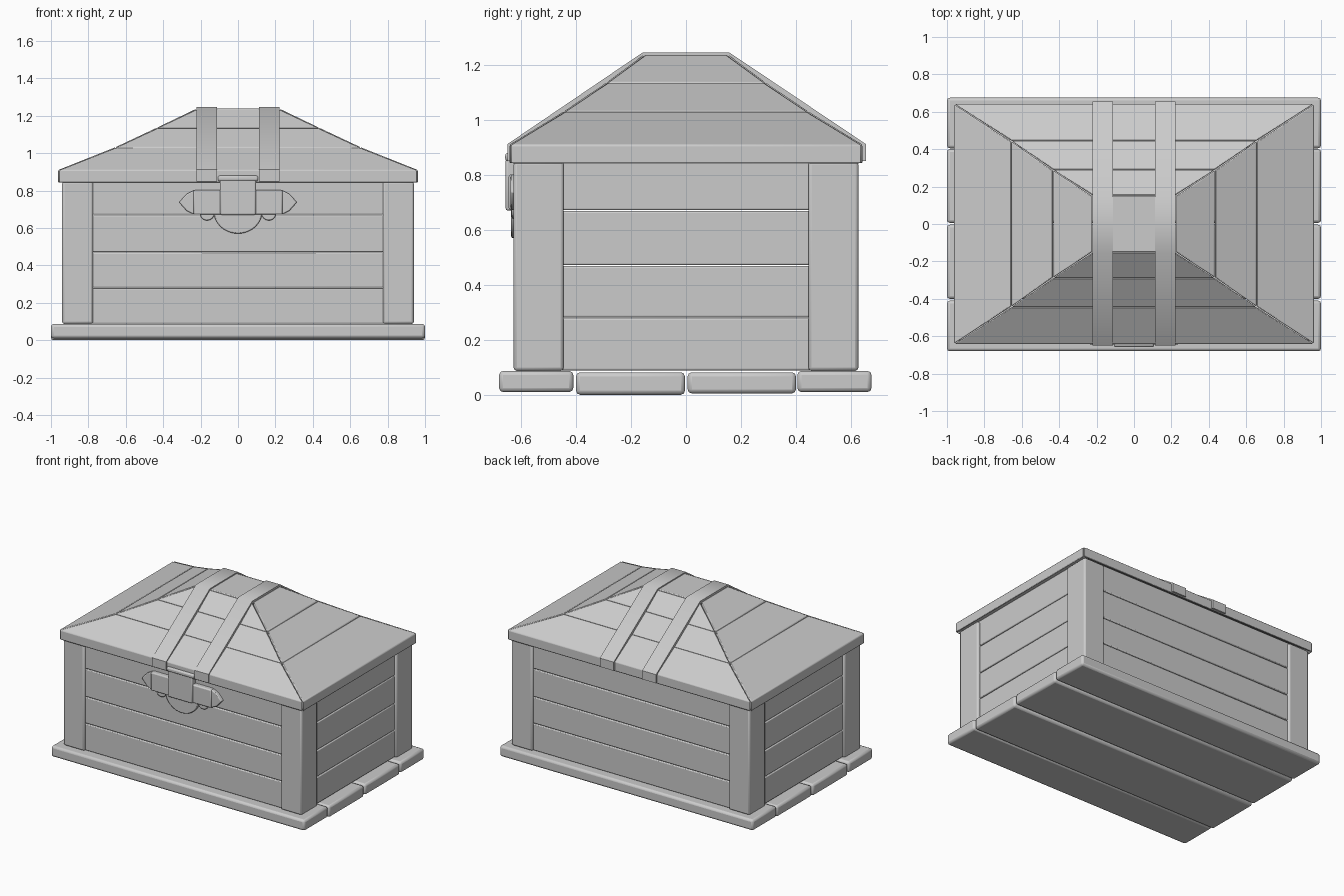
import bpy, bmesh, math
from mathutils import Vector

if "Cube" in bpy.data.objects:
    bpy.data.objects.remove(bpy.data.objects["Cube"])


def finish(name, bm, bevel=0.01):
    bmesh.ops.recalc_face_normals(bm, faces=bm.faces)
    me = bpy.data.meshes.new(name)
    bm.to_mesh(me)
    bm.free()
    ob = bpy.data.objects.new(name, me)
    bpy.context.collection.objects.link(ob)
    bpy.ops.object.select_all(action='DESELECT')
    bpy.context.view_layer.objects.active = ob
    ob.select_set(True)
    bpy.ops.object.shade_smooth_by_angle(angle=math.radians(35))
    if bevel:
        mod = ob.modifiers.new("soft_edges", 'BEVEL')
        mod.width = bevel
        mod.segments = 2
        mod.limit_method = 'ANGLE'
    return ob


def loft(name, ring_a, ring_b, bevel=0.01):
    """Closed solid between two matching outlines."""
    bm = bmesh.new()
    a = [bm.verts.new(p) for p in ring_a]
    b = [bm.verts.new(p) for p in ring_b]
    bm.faces.new(a)
    bm.faces.new(b[::-1])
    n = len(a)
    for i in range(n):
        j = (i + 1) % n
        bm.faces.new((a[i], b[i], b[j], a[j]))
    return finish(name, bm, bevel)


def box(name, x0, x1, y0, y1, z0, z1, bevel=0.01):
    ring = [(x0, y0), (x1, y0), (x1, y1), (x0, y1)]
    return loft(name, [(x, y, z0) for x, y in ring], [(x, y, z1) for x, y in ring], bevel)


def front_plate(name, outline, y0, y1, bevel=0.006):
    return loft(name, [(x, y0, z) for x, z in outline], [(x, y1, z) for x, z in outline], bevel)


# Base planks
for i, (y0, y1, z0, z1) in enumerate([(-0.68, -0.41, 0.01, 0.087), (-0.40, -0.004, 0.0, 0.082),
                                      (0.006, 0.40, 0.005, 0.082), (0.405, 0.675, 0.01, 0.087)]):
    box(f"base_plank_{i}", -1, 1, y0, y1, z0, z1, 0.015)

# Corner posts
for sx in (-1, 1):
    for sy in (-1, 1):
        xs = sorted((sx * 0.775, sx * 0.94))
        ys = sorted((sy * 0.445, sy * 0.627))
        box("corner_post", *xs, *ys, 0.087, 0.85, 0.012)

# Wall planks, hollow inside
levels = [0.087, 0.28, 0.47, 0.67, 0.86]
for z0, z1 in zip(levels, levels[1:]):
    z0, z1 = z0 + 0.002, z1 - 0.002
    for s in (-1, 1):
        ys = sorted((s * 0.56, s * 0.612))
        box("long_wall_plank", -0.80, 0.80, *ys, z0, z1, 0.006)
        xs = sorted((s * 0.87, s * 0.922))
        box("end_wall_plank", *xs, -0.47, 0.47, z0, z1, 0.006)

# Lid: mitred boards in three hipped tiers
tiers = [(0.962, 0.642, 0.91), (0.655, 0.443, 1.032), (0.432, 0.288, 1.137), (0.222, 0.152, 1.238)]


def corners(t):
    x, y, z = t
    return [Vector((-x, -y, z)), Vector((x, -y, z)), Vector((x, y, z)), Vector((-x, y, z))]


def lid_board(name, quad, drop=0.07):
    mid = sum(quad, Vector()) / 4
    quad = [p + (mid - p).normalized() * 0.003 for p in quad]
    return loft(name, quad, [p - Vector((0, 0, drop)) for p in quad], 0.006)


for t0, t1 in zip(tiers, tiers[1:]):
    a, b = corners(t0), corners(t1)
    for i in range(4):
        j = (i + 1) % 4
        lid_board("lid_board", [a[i], a[j], b[j], b[i]])
lid_board("lid_top", corners(tiers[-1]))

# Straps over the lid
outer = [(-0.65, 0.85), (-0.65, 0.912), (-0.157, 1.246), (0.157, 1.246), (0.655, 0.912), (0.655, 0.85)]
inner = [(-0.63, 0.85), (-0.63, 0.90), (-0.15, 1.225), (0.15, 1.225), (0.63, 0.90), (0.63, 0.85)]
outline = outer + inner[::-1]
for s in (-1, 1):
    loft("lid_strap", [(s * 0.112, y, z) for y, z in outline],
         [(s * 0.222, y, z) for y, z in outline], 0)

# Latch: rounded lower tongue, pointed bar, side studs and hasp
arc = [(0.13 * math.cos(a), 0.69 + 0.12 * math.sin(a))
       for a in [math.pi + math.pi * k / 16 for k in range(17)]]
front_plate("latch_tongue", arc, -0.636, -0.59)
for s in (-1, 1):
    stud = [(s * 0.165 + 0.04 * math.cos(k * math.pi / 8), 0.68 + 0.04 * math.sin(k * math.pi / 8))
            for k in range(16)]
    front_plate("latch_stud", stud, -0.634, -0.59)
    tip = [(s * 0.235, 0.672), (s * 0.275, 0.692), (s * 0.315, 0.738), (s * 0.275, 0.782), (s * 0.235, 0.802)]
    front_plate("latch_tip", tip, -0.638, -0.59)
box("latch_bar", -0.238, 0.238, -0.645, -0.59, 0.672, 0.802, 0.008)
box("latch_hasp", -0.095, 0.095, -0.656, -0.60, 0.67, 0.86, 0.008)
box("latch_hinge", -0.108, 0.108, -0.658, -0.61, 0.85, 0.88, 0.01)
